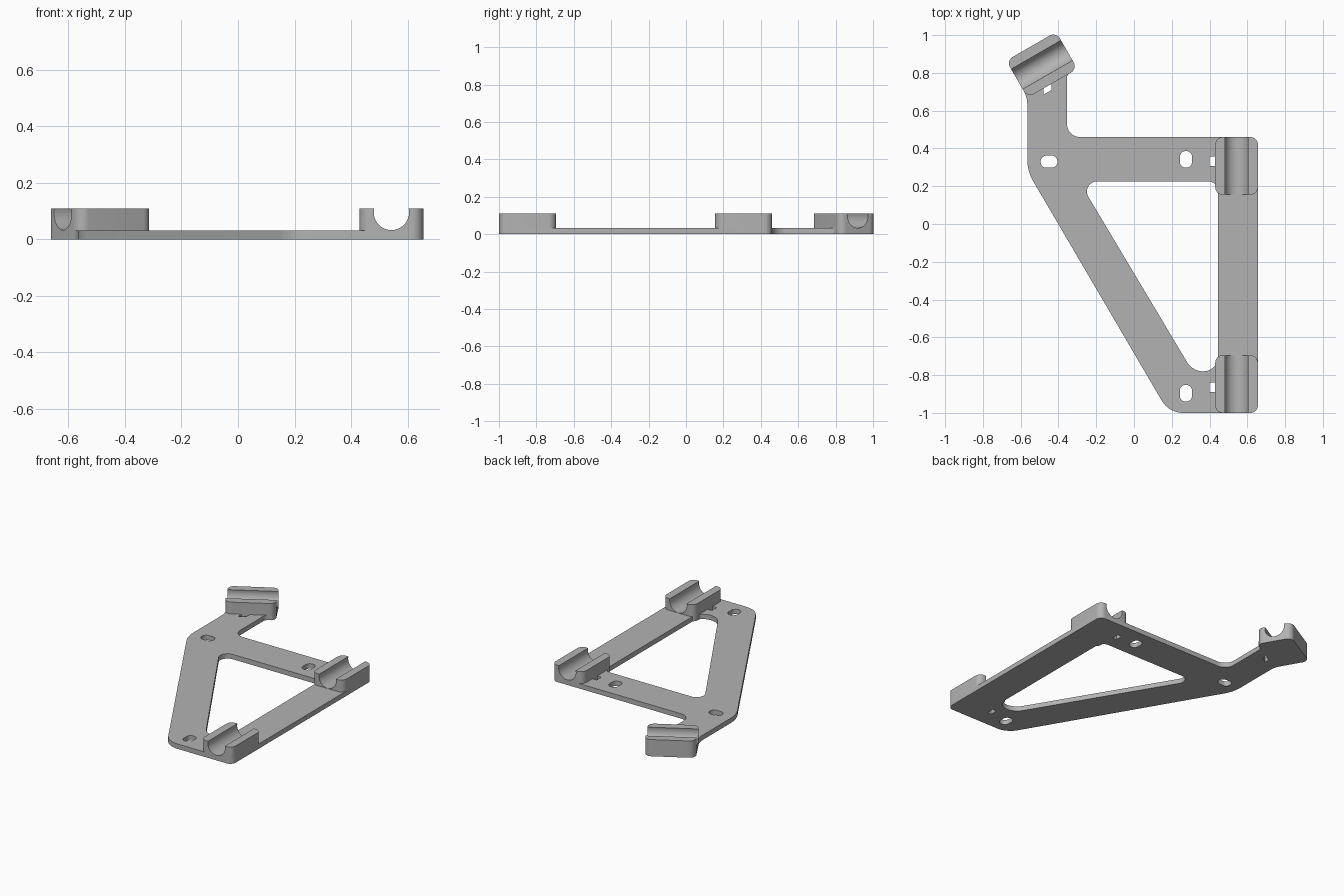
import bpy, bmesh
from math import radians, tan, pi
from mathutils import Vector, Matrix

if "Cube" in bpy.data.objects:
    bpy.data.objects.remove(bpy.data.objects["Cube"], do_unlink=True)

PLATE_T, BLOCK_H = 0.032, 0.11
GROOVE_R, GROOVE_Z = 0.0625, 0.0955

grey = bpy.data.materials.new("mid_grey")
grey.use_nodes = True
colour = (0.45, 0.45, 0.45, 1)
grey.diffuse_color = colour
grey.node_tree.nodes["Principled BSDF"].inputs["Base Color"].default_value = colour


def rounded(corners, steps=10):
    """Outline through (x, y, radius) corners, each replaced by an arc."""
    out = []
    n = len(corners)
    for i, (x, y, r) in enumerate(corners):
        p = Vector((x, y))
        if r == 0:
            out.append(p)
            continue
        a = (Vector(corners[i - 1][:2]) - p).normalized()
        b = (Vector(corners[(i + 1) % n][:2]) - p).normalized()
        half = a.angle(b) / 2
        t = r / tan(half)
        centre = p + (a + b).normalized() * (r * r + t * t) ** 0.5
        start = p + a * t - centre
        turn = start.angle_signed(p + b * t - centre)
        for k in range(steps + 1):
            out.append(centre + Matrix.Rotation(-turn * k / steps, 2) @ start)
    return out


def box_corners(x, y, w, h, r):
    return [(x + sx * w / 2, y + sy * h / 2, r)
            for sx, sy in ((-1, -1), (1, -1), (1, 1), (-1, 1))]


def finish(obj):
    obj.data.materials.clear()
    obj.data.materials.append(grey)
    bpy.ops.object.select_all(action='DESELECT')
    obj.select_set(True)
    bpy.context.view_layer.objects.active = obj
    bpy.ops.object.shade_smooth_by_angle(angle=radians(30))


def plate(name, loops, thickness):
    """Flat plate from an outer outline and its holes."""
    curve = bpy.data.curves.new(name, 'CURVE')
    curve.dimensions = '2D'
    curve.fill_mode = 'BOTH'
    curve.extrude = thickness / 2
    for loop in loops:
        spline = curve.splines.new('POLY')
        spline.points.add(len(loop) - 1)
        for pt, co in zip(spline.points, loop):
            pt.co = (co.x, co.y, 0, 1)
        spline.use_cyclic_u = True
    temp = bpy.data.objects.new(name + "_outline", curve)
    bpy.context.collection.objects.link(temp)
    bpy.context.view_layer.update()
    mesh = bpy.data.meshes.new_from_object(
        temp.evaluated_get(bpy.context.evaluated_depsgraph_get()))
    bpy.data.objects.remove(temp, do_unlink=True)
    mesh.transform(Matrix.Translation((0, 0, thickness / 2)))
    bm = bmesh.new()
    bm.from_mesh(mesh)
    bmesh.ops.remove_doubles(bm, verts=bm.verts, dist=1e-5)
    bmesh.ops.recalc_face_normals(bm, faces=bm.faces)
    bm.to_mesh(mesh)
    bm.free()
    obj = bpy.data.objects.new(name, mesh)
    bpy.context.collection.objects.link(obj)
    finish(obj)


def mesh_object(name, bm):
    bmesh.ops.recalc_face_normals(bm, faces=bm.faces)
    mesh = bpy.data.meshes.new(name)
    bm.to_mesh(mesh)
    bm.free()
    obj = bpy.data.objects.new(name, mesh)
    bpy.context.collection.objects.link(obj)
    return obj


def clip_block(name, x, y, turn):
    """Rounded block with a round channel cut along its local y axis."""
    bm = bmesh.new()
    outline = rounded(box_corners(0, 0, 0.226, 0.305, 0.04))
    face = bm.faces.new([bm.verts.new((p.x, p.y, 0)) for p in outline])
    up = bmesh.ops.extrude_face_region(bm, geom=[face])["geom"]
    bmesh.ops.translate(bm, vec=(0, 0, BLOCK_H),
                        verts=[v for v in up if isinstance(v, bmesh.types.BMVert)])
    obj = mesh_object(name, bm)

    bm = bmesh.new()
    bmesh.ops.create_cone(bm, cap_ends=True, segments=64, radius1=GROOVE_R,
                          radius2=GROOVE_R, depth=0.6,
                          matrix=Matrix.Translation((0, 0, GROOVE_Z))
                          @ Matrix.Rotation(pi / 2, 4, 'X'))
    cutter = mesh_object(name + "_cutter", bm)
    cutter.hide_render = True
    cut = obj.modifiers.new("channel", 'BOOLEAN')
    cut.operation = 'DIFFERENCE'
    cut.solver = 'EXACT'
    cut.object = cutter
    bpy.context.view_layer.objects.active = obj
    bpy.ops.object.modifier_apply(modifier=cut.name)
    bpy.data.objects.remove(cutter, do_unlink=True)
    obj.location = (x, y, 0)
    obj.rotation_euler.z = radians(turn)
    finish(obj)


# Frame outline: right rail, cross bar, arm to the angled block, diagonal
outer = rounded([
    (0.656, -1.0, 0.04), (0.656, 0.46, 0.04), (-0.355, 0.46, 0.07),
    (-0.355, 0.79, 0.03), (-0.32, 0.81, 0), (-0.488, 0.843, 0),
    (-0.605, 0.742, 0), (-0.565, 0.673, 0.15), (-0.565, 0.28, 0.23),
    (0.185, -1.0, 0.13)])
window = rounded([
    (0.445, 0.225, 0.05), (-0.29, 0.225, 0.053),
    (0.31, -0.78, 0.1), (0.445, -0.78, 0.077)])

# Screw slots, tie holes beside the blocks, and the slanted tie hole
slots = [rounded(box_corners(*s)) for s in (
    (-0.45, 0.33, 0.088, 0.064, 0.03),
    (0.275, 0.342, 0.064, 0.088, 0.03),
    (0.275, -0.896, 0.064, 0.088, 0.03))]
ties = [rounded(box_corners(0.415, y, 0.03, 0.05, 0)) for y in (0.333, -0.865)]
ties.append(rounded([(-0.478, 0.685, 0), (-0.436, 0.71, 0),
                     (-0.436, 0.745, 0), (-0.478, 0.721, 0)]))

plate("frame_plate", [outer, window] + slots + ties, PLATE_T)

# Channel blocks
clip_block("front_clip_block", 0.543, -0.8475, 0)
clip_block("rear_clip_block", 0.543, 0.3075, 0)
clip_block("angled_clip_block", -0.488, 0.843, -60)
